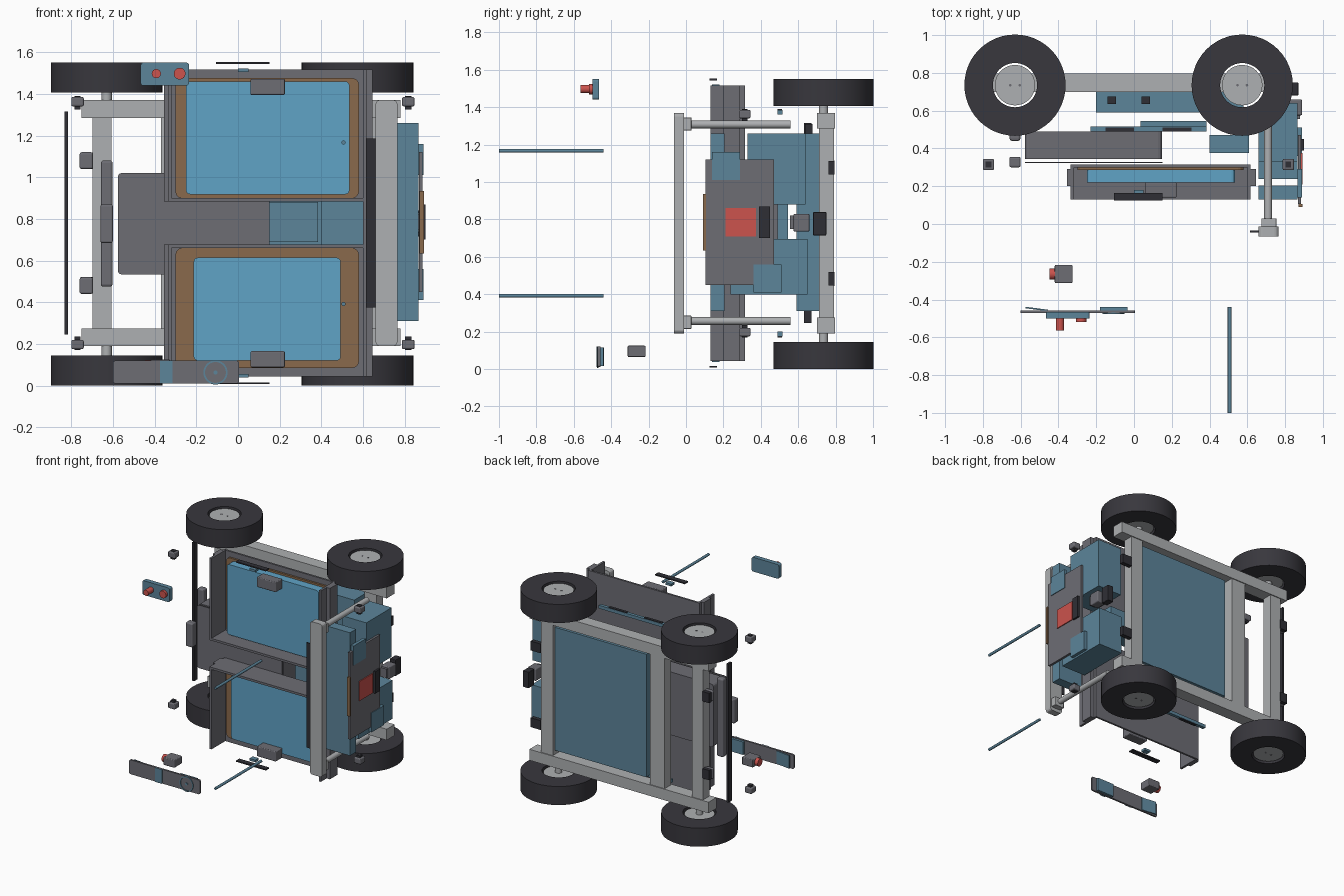
import bpy
import bmesh
from mathutils import Matrix, Vector

cube = bpy.data.objects.get("Cube")
if cube:
    bpy.data.objects.remove(cube, do_unlink=True)

MIDDLE = .78  # height of the mirror plane between both wheel pairs


def material(name, hex_code):
    channels = [int(hex_code[i:i + 2], 16) / 255 for i in (0, 2, 4)]
    color = [c / 12.92 if c < .04 else ((c + .055) / 1.055) ** 2.4 for c in channels] + [1]
    mat = bpy.data.materials.new(name)
    mat.use_nodes = True
    mat.diffuse_color = color
    mat.node_tree.nodes["Principled BSDF"].inputs["Base Color"].default_value = color
    return mat


rubber = material("tyre rubber", "38373d")
grey = material("dark grey", "6d6d74")
metal = material("light metal", "aeb0b2")
steel = material("steel blue", "5c859a")
blue = material("bright blue", "60a3c6")
brown = material("brown", "8a6a4c")
red = material("red", "cc534d")
black = material("black", "2f2f35")


def finish(name, bm, mat, smooth=False):
    bmesh.ops.recalc_face_normals(bm, faces=bm.faces)
    mesh = bpy.data.meshes.new(name)
    bm.to_mesh(mesh)
    bm.free()
    mesh.materials.append(mat)
    obj = bpy.data.objects.new(name, mesh)
    bpy.context.collection.objects.link(obj)
    if smooth:
        bpy.ops.object.select_all(action='DESELECT')
        obj.select_set(True)
        bpy.context.view_layer.objects.active = obj
        bpy.ops.object.shade_smooth_by_angle()
    return obj


def box(name, mat, xs, ys, zs, radius=0, axis=None):
    """Block between ranges; radius rounds the edges along the given axis."""
    bm = bmesh.new()
    bmesh.ops.create_cube(bm, size=1)
    for v in bm.verts:
        v.co = Vector([(r[0] + r[1]) / 2 + c * (r[1] - r[0]) for c, r in zip(v.co, (xs, ys, zs))])
    if radius:
        edges = [e for e in bm.edges if axis is None
                 or abs((e.verts[0].co - e.verts[1].co).normalized()[axis]) > .9]
        bmesh.ops.bevel(bm, geom=edges, offset=radius, segments=3, profile=.5, affect='EDGES')
    return finish(name, bm, mat)


def pair(name, mat, xs, ys, zs, radius=0, axis=None):
    """Block and its copy mirrored in height."""
    box("upper_" + name, mat, xs, ys, zs, radius, axis)
    box("lower_" + name, mat, xs, ys, [2 * MIDDLE - z for z in reversed(zs)], radius, axis)


AXES = {"x": Vector((1, 0, 0)), "y": Vector((0, 1, 0)), "z": Vector((0, 0, 1))}


def placement(center, axis):
    turn = AXES["z"].rotation_difference(AXES[axis]).to_matrix().to_4x4()
    return Matrix.Translation(center) @ turn


def cylinder(name, mat, center, radius, depth, axis, sides=32):
    bm = bmesh.new()
    bmesh.ops.create_cone(bm, cap_ends=True, segments=sides, radius1=radius,
                          radius2=radius, depth=depth)
    bm.transform(placement(center, axis))
    return finish(name, bm, mat, True)


def ring(name, mat, center, inner, outer, width, axis, sides=48):
    """Spin a rectangular section around the axis."""
    bm = bmesh.new()
    half = width / 2
    section = [(inner, -half), (outer, -half), (outer, half), (inner, half)]
    verts = [bm.verts.new((r, 0, h)) for r, h in section]
    edges = [bm.edges.new((v, verts[i - 1])) for i, v in enumerate(verts)]
    bmesh.ops.spin(bm, geom=verts + edges, cent=(0, 0, 0), axis=(0, 0, 1),
                   angle=6.2831853, steps=sides)
    bmesh.ops.remove_doubles(bm, verts=bm.verts, dist=.0005)
    bm.transform(placement(center, axis))
    return finish(name, bm, mat, True)


# Wheels, hubs and axle stubs
for end, x in (("rear", -.63), ("front", .573)):
    for side, sign, level in (("upper", 1, 1.478), ("lower", -1, .072)):
        label = side + "_" + end
        ring(label + "_tyre", rubber, (x, .735, level), .117, .268, .143, "z")
        cylinder(label + "_hub", metal, (x, .735, level), .107, .12, "z")
        cylinder(label + "_axle", metal, (x, .735, level - sign * .1), .025, .1, "z")
        for dx in (-.025, .025):
            cylinder(label + "_hub_bolt", grey, (x + dx, .735, level + sign * .06),
                     .007, .004, "z", 12)

# Chassis frame
pair("side_rail", metal, (-.75, .78), (.70, .797), (1.285, 1.37))
for name, xs in (("rear", (-.697, -.606)), ("middle", (-.37, -.245)), ("front", (.585, .686))):
    box(name + "_cross_bar", metal, xs, (.71, .79), (.25, 1.31))
box("belly_plate", steel, (-.2, .58), (.59, .77), (.31, 1.26))
box("rail_switch_a", black, (-.14, -.095), (.635, .675), (1.25, 1.31))
box("rail_switch_b", black, (.04, .085), (.635, .675), (1.25, 1.31))

# Sensors on both ends of the frame
pair("rear_sensor", grey, (-.76, -.695), (.735, .765), (1.04, 1.12), .01)
pair("rear_sensor_back", black, (-.755, -.695), (.765, .795), (1.04, 1.115))
pair("front_sensor_back", black, (.686, .77), (.762, .795), (1.04, 1.112))
for end, x in (("rear", -.77), ("front", .817)):
    pair(end + "_corner_sensor", grey, (x - .03, x + .03), (.285, .345), (1.34, 1.385), .008)
    pair(end + "_corner_eye", black, (x - .015, x + .015), (.3, .33), (1.325, 1.39))

# Loose parts behind the rear end
box("rear_rod", black, (-.832, -.816), (.63, .67), (.245, 1.315))
box("rear_light_bar", grey, (-.658, -.602), (.44, .49), (.475, 1.08), .012)
box("rear_display", grey, (-.66, -.6), (.3, .355), (.685, .87), .01)

# Central compartment and linking blocks
box("center_case", grey, (-.577, .147), (.345, .49), (.533, 1.02), .02, 1)
box("center_cover", grey, (-.577, .15), (.322, .329), (.533, 1.02), .02, 1)
box("center_link", steel, (.035, .385), (.49, .545), (.69, .88))
box("front_link", steel, (.4, .61), (.375, .47), (.667, .883))
pair("hinge_rail", steel, (-.23, .385), (.49, .515), (1.36, 1.385))
pair("hinge_pad_a", black, (-.15, 0), (.49, .512), (1.385, 1.39))
pair("hinge_pad_b", black, (.15, .305), (.49, .512), (1.385, 1.39))

# Two open trays: back plate, inner shelf, rear wall and lip
pair("tray_back", grey, (-.335, .615), (.3, .315), (.883, 1.517))
pair("tray_shelf", grey, (-.335, .615), (.13, .315), (.883, .9))
pair("tray_rear_wall", grey, (-.335, -.318), (.13, .315), (.883, 1.517))
pair("tray_rear_lip", grey, (-.355, -.335), (.2, .29), (.883, 1.517))
box("tray_front_wall", grey, (.6, .617), (.13, .315), (.043, 1.517))
box("tray_front_lip", grey, (.617, .645), (.2, .29), (.043, 1.517))

# Doors with trim, knobs, handles and edge strips
pair("door_trim", brown, (-.3, .58), (.285, .3), (.9, 1.475), .03, 1)
box("upper_door", blue, (-.25, .535), (.22, .286), (.918, 1.46), .02, 1)
box("lower_door", blue, (-.213, .493), (.22, .286), (.12, .614), .02, 1)
pair("door_handle", grey, (.06, .225), (.14, .22), (1.395, 1.472), .006)
pair("edge_strip", black, (-.105, .15), (.125, .165), (1.544, 1.553))
pair("edge_knob", steel, (0, .05), (.14, .18), (1.505, 1.522))
for side, z in (("upper", 1.167), ("lower", .392)):
    cylinder(side + "_antenna", steel, (.506, -.72, z), .01, .56, "y", 16)

# Bumper with push rods
box("bumper", metal, (.66, .765), (-.065, -.012), (.19, 1.37), .02, 1)
box("bumper_strip", black, (.615, .66), (-.045, -.035), (.375, 1.185))
pair("bumper_socket", metal, (.675, .755), (-.015, .03), (1.275, 1.345), .004)
for side, z in (("upper", 1.308), ("lower", .257)):
    cylinder(side + "_push_rod", metal, (.71, .295, z), .021, .53, "y")

# Front electronics: slab, two boxes and the control panel
box("front_slab", steel, (.66, .865), (.13, .205), (.31, 1.26))
box("upper_front_box", steel, (.66, .865), (.33, .64), (.88, 1.26))
box("lower_front_box", steel, (.66, .865), (.237, .65), (.398, .695))
box("control_panel", grey, (.868, .885), (.105, .47), (.45, 1.12))
box("panel_trim", brown, (.87, .892), (.09, .106), (.635, .935))
box("panel_red_square", red, (.884, .892), (.21, .375), (.71, .86))
box("panel_screen", black, (.88, .9), (.39, .45), (.7, .87))
box("upper_panel_plate", steel, (.866, .89), (.14, .29), (1.01, 1.16))
box("lower_panel_plate", steel, (.866, .89), (.36, .51), (.41, .56))
box("front_camera", grey, (.82, .89), (.575, .66), (.735, .83), .008)
box("front_camera_tip", grey, (.83, .88), (.555, .58), (.75, .82))
box("front_lens_case", black, (.82, .87), (.68, .75), (.715, .84), .004)

# Floating twin camera
box("twin_camera_body", steel, (-.467, -.235), (-.5, -.465), (1.44, 1.55), .012, 1)
cylinder("long_lens", red, (-.392, -.53, 1.497), .022, .07, "y")
cylinder("short_lens", red, (-.28, -.507, 1.497), .028, .025, "y")

# Floating faceplate with stripe, dial ring and back covers
box("faceplate", grey, (-.6, .005), (-.472, -.458), (.01, .12), .012, 1)
box("faceplate_stripe", steel, (-.375, -.315), (-.478, -.471), (.01, .12))
ring("dial_ring", steel, (-.108, -.473, .063), .05, .058, .008, "y")
cylinder("dial_center", steel, (-.108, -.473, .063), .01, .008, "y", 16)
box("back_cover", steel, (-.18, -.035), (-.459, -.44), (.015, .115))
cover = box("slanted_cover", steel, (-.06, .06), (-.004, .004), (.015, .115))
cover.location = (-.515, -.45, 0)
cover.rotation_euler.z = -.13

# Floating side camera
box("side_camera", grey, (-.42, -.325), (-.312, -.217), (.065, .125), .006)
cylinder("side_camera_lens", red, (-.432, -.265, .095), .029, .03, "x")
